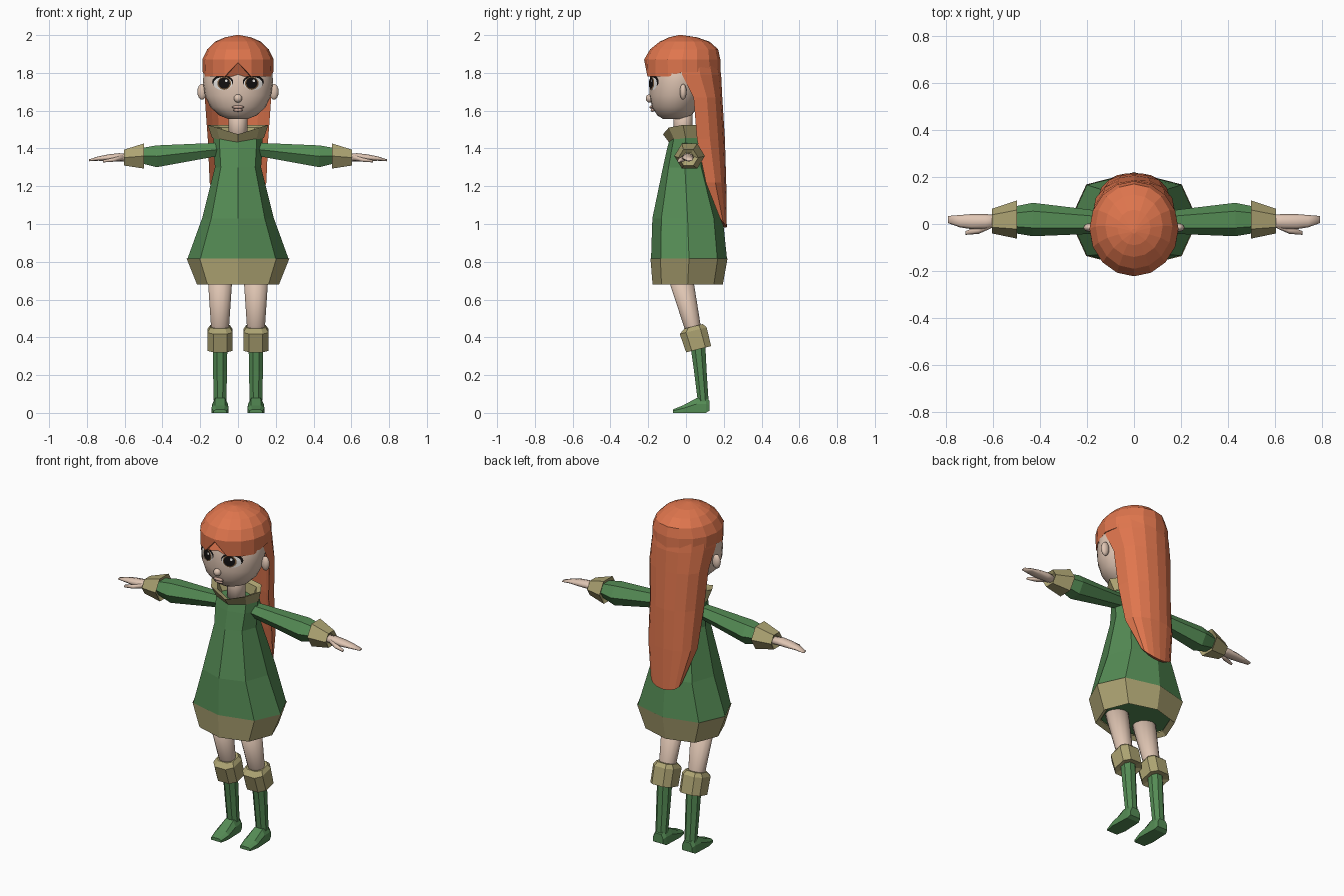
import bpy, bmesh
from math import sin, cos, pi
from mathutils import Vector
from mathutils.bvhtree import BVHTree

if "Cube" in bpy.data.objects:
    bpy.data.objects.remove(bpy.data.objects["Cube"])


def material(name, *rgb):
    m = bpy.data.materials.new(name)
    m.use_nodes = True
    m.diffuse_color = (*rgb, 1)
    m.node_tree.nodes["Principled BSDF"].inputs["Base Color"].default_value = (*rgb, 1)
    return m


GREEN = material("green cloth", .09, .26, .09)
TRIM = material("khaki trim", .42, .37, .17)
HAIR = material("orange hair", .74, .18, .075)
SKIN = material("pale skin", .74, .56, .45)
LIPS = material("dusty lips", .55, .36, .29)
WHITE = material("eye white", .85, .83, .8)
BROWN = material("brown iris", .2, .11, .05)
BLACK = material("black", .006, .005, .005)


def finish(name, bm, mat, smooth=False):
    mesh = bpy.data.meshes.new(name)
    bm.to_mesh(mesh)
    bm.free()
    mesh.materials.append(mat)
    for p in mesh.polygons:
        p.use_smooth = smooth
    obj = bpy.data.objects.new(name, mesh)
    bpy.context.collection.objects.link(obj)
    return obj


def loft(name, rings, mat, smooth=False, caps=True):
    """Skin a list of equal point loops."""
    bm = bmesh.new()
    loops = [[bm.verts.new(p) for p in r] for r in rings]
    n = len(loops[0])
    for a, b in zip(loops, loops[1:]):
        for i in range(n):
            j = (i + 1) % n
            bm.faces.new((a[i], a[j], b[j], b[i]))
    if caps:
        bm.faces.new(loops[0])
        bm.faces.new(loops[-1])
    bmesh.ops.recalc_face_normals(bm, faces=bm.faces)
    return finish(name, bm, mat, smooth)


def level(z, rx, front, back, n=8, cx=0, power=1, phase=0, tilt=0):
    """Horizontal loop, starting at the front, between two y limits."""
    cy, ry, pts = (front + back) / 2, (back - front) / 2, []
    for i in range(n):
        a = 2 * pi * (i + phase) / n
        s, c = sin(a), -cos(a)
        x = rx * abs(s) ** power * (1 if s > 0 else -1)
        y = ry * abs(c) ** power * (1 if c > 0 else -1)
        pts.append(Vector((cx + x, cy + y, z + tilt * y)))
    return pts


def across(side, x, y0, y1, z0, z1, n=6, phase=0):
    """Upright loop around a limb that runs along x."""
    pts = []
    for i in range(n):
        a = 2 * pi * (i + phase) / n
        pts.append((side * x, (y0 + y1) / 2 + cos(a) * (y1 - y0) / 2,
                    (z0 + z1) / 2 + sin(a) * (z1 - z0) / 2))
    return pts


# Dress with a closed underside, and its hem
dress = [(.71, .2, -.16, .18), (.815, .268, -.185, .217), (1.03, .19, -.178, .195),
         (1.3, .122, -.122, .11), (1.4, .13, -.1, .1), (1.455, .13, -.085, .08)]
loft("dress", [level(*r, power=.85) for r in dress], GREEN)
hem = [(.7, .19, -.155, .175), (.68, .217, -.177, .195), (.817, .272, -.188, .22)]
loft("hem_band", [level(*r, power=.85) for r in hem], TRIM, caps=False)

# Collar dipping at the front
collar = []
for z, rx, front, back, rise in [(1.43, .137, -.088, .085, .025), (1.475, .16, -.122, .09, .05),
                                 (1.465, .125, -.09, .07, .045), (1.435, .1, -.07, .06, .02)]:
    loop = level(z, rx, front, back)
    for p in loop:
        p.z += rise * min(1, abs(p.x) / rx + max(0, p.y) / back)
    collar.append(loop)
loft("collar", collar, TRIM, caps=False)

# Neck and head
loft("neck", [level(z, .05, -.065, .035, 12) for z in (1.42, 1.63)], SKIN, True)
skull = [(1.555, .05, -.12, -.01), (1.575, .1, -.152, .03), (1.62, .147, -.18, .06),
         (1.68, .175, -.193, .09), (1.75, .185, -.194, .11), (1.82, .182, -.185, .12),
         (1.9, .14, -.14, .1)]
head = loft("head", [level(*r, n=24) for r in skull], SKIN, True)


def ball(name, centre, size, mat):
    bm = bmesh.new()
    bmesh.ops.create_uvsphere(bm, u_segments=12, v_segments=8, radius=1)
    for v in bm.verts:
        v.co = Vector(centre) + Vector([a * b for a, b in zip(v.co, size)])
    return finish(name, bm, mat, True)


ball("nose", (0, -.193, 1.665), (.022, .02, .022), SKIN)
ball("upper_lip", (0, -.183, 1.619), (.032, .01, .009), LIPS)
ball("lower_lip", (0, -.177, 1.603), (.025, .01, .009), LIPS)

# Painted eyes laid over the face
probe = bmesh.new()
probe.from_mesh(head.data)
face_tree = BVHTree.FromBMesh(probe)
probe.free()


def plate(name, cx, cz, rx, rz, lift, mat, n=20):
    bm = bmesh.new()
    loops = []
    for k in (.05, .4, .7, 1):
        loop = []
        for i in range(n):
            a = 2 * pi * i / n
            x, z = cx + k * rx * cos(a), cz + k * rz * sin(a)
            hit = face_tree.ray_cast(Vector((x, -1, z)), Vector((0, 1, 0)))[0]
            loop.append(bm.verts.new((x, hit.y - lift, z)))
        loops.append(loop)
    bm.faces.new(loops[0])
    for a, b in zip(loops, loops[1:]):
        for i in range(n):
            j = (i + 1) % n
            bm.faces.new((a[i], b[i], b[j], a[j]))
    bm.normal_update()
    for f in bm.faces:
        if f.normal.y > 0:
            f.normal_flip()
    finish(name, bm, mat)


for side, word in ((1, "left"), (-1, "right")):
    plate(word + "_lashes", side * .081, 1.752, .056, .036, .002, BLACK)
    plate(word + "_eye_white", side * .08, 1.743, .05, .035, .004, WHITE)
    plate(word + "_iris", side * .073, 1.745, .036, .035, .0055, BROWN)
    plate(word + "_pupil", side * .073, 1.746, .03, .03, .007, BLACK)
    plate(word + "_glint", side * .073 + .011, 1.758, .007, .007, .0085, WHITE)
    ball(word + "_ear", (side * .19, -.015, 1.7), (.025, .018, .042), SKIN)

# Hair cap with a parted fringe
crown = [(1.78, .17, -.2, .16), (1.78, .187, -.219, .183), (1.87, .189, -.222, .182),
         (1.925, .163, -.19, .17), (1.965, .122, -.14, .125), (1.988, .07, -.09, .06),
         (2, .01, -.04, -.02)]
cap = [level(*r, n=16) for r in crown]
for loop in cap[:2]:
    loop[0].z = 1.855
    for i in range(4, 13):
        loop[i].z = 1.805
loft("hair_cap", cap, HAIR)

# Long hair down the back, crescent in section
back_hair = []
for z, w, front, back, tip in [(1.87, .178, -.03, .172, 0), (1.79, .183, -.02, .186, 0),
                               (1.67, .176, .04, .192, 0), (1.45, .16, .058, .206, 0),
                               (1.22, .15, .105, .213, 0), (1.03, .1, .18, .216, .05)]:
    loop = []
    for i in range(-4, 5):
        a = pi / 2 * i / 4
        loop.append((w * sin(a), front + (back - front) * abs(cos(a)) ** .8, z - tip * cos(a)))
    for i in range(3, -4, -1):
        a = pi / 2 * i / 4
        loop.append((.88 * w * sin(a), front + (back - front) * .6 * cos(a), z - tip * cos(a)))
    back_hair.append(loop)
loft("long_hair", back_hair, HAIR)

for side, word in ((1, "left"), (-1, "right")):
    # Arm, cuff and hand
    sleeve = [(.08, -.04, .05, 1.36, 1.435), (.18, -.042, .06, 1.34, 1.433),
              (.43, -.052, .09, 1.292, 1.425), (.53, -.035, .07, 1.32, 1.405)]
    loft(word + "_sleeve", [across(side, *r) for r in sleeve], GREEN)
    cuff = [(.52, -.02, .05, 1.33, 1.39), (.497, -.062, .1, 1.283, 1.437),
            (.603, -.04, .065, 1.303, 1.4), (.59, -.02, .045, 1.33, 1.38)]
    loft(word + "_cuff", [across(side, *r) for r in cuff], TRIM)
    hand = [(.57, -.012, .038, 1.33, 1.37), (.63, -.022, .042, 1.332, 1.375),
            (.69, -.022, .042, 1.333, 1.368), (.74, -.014, .038, 1.335, 1.358),
            (.79, .004, .034, 1.332, 1.342)]
    loft(word + "_hand", [across(side, *r, n=8) for r in hand], SKIN, True)
    thumb = [(.61, -.02, .01, 1.335, 1.368), (.66, -.042, -.01, 1.328, 1.352),
             (.715, -.046, -.03, 1.325, 1.34)]
    loft(word + "_thumb", [across(side, *r) for r in thumb], SKIN, True)

    # Leg, knee cuff, boot and foot
    cx = side * .095
    thigh = [(.4, .045, .01, .09), (.46, .048, -.012, .078), (.76, .068, -.11, .03)]
    loft(word + "_leg", [level(*r, n=12, cx=cx) for r in thigh], SKIN, True)
    knee = [(.345, .045, .02, .1), (.337, .07, -.003, .137), (.435, .07, -.037, .113),
            (.458, .055, -.012, .092)]
    loft(word + "_knee_cuff",
         [level(*r, cx=cx, power=.7, phase=.5, tilt=.25) for r in knee], TRIM)
    shin = [(.37, .042, .018, .105), (.22, .04, .04, .112), (.06, .036, .06, .122)]
    loft(word + "_boot", [level(*r, cx=cx, phase=.5) for r in shin], GREEN)
    foot = []
    for y, half, low, high in [(.125, .033, .012, .065), (.105, .04, 0, .08), (.055, .042, 0, .078),
                               (-.015, .045, 0, .04), (-.07, .034, 0, .018)]:
        foot.append([(cx - half, y, low), (cx + half, y, low), (cx + half, y, high * .6),
                     (cx + half * .6, y, high), (cx - half * .6, y, high), (cx - half, y, high * .6)])
    loft(word + "_foot", foot, GREEN)
